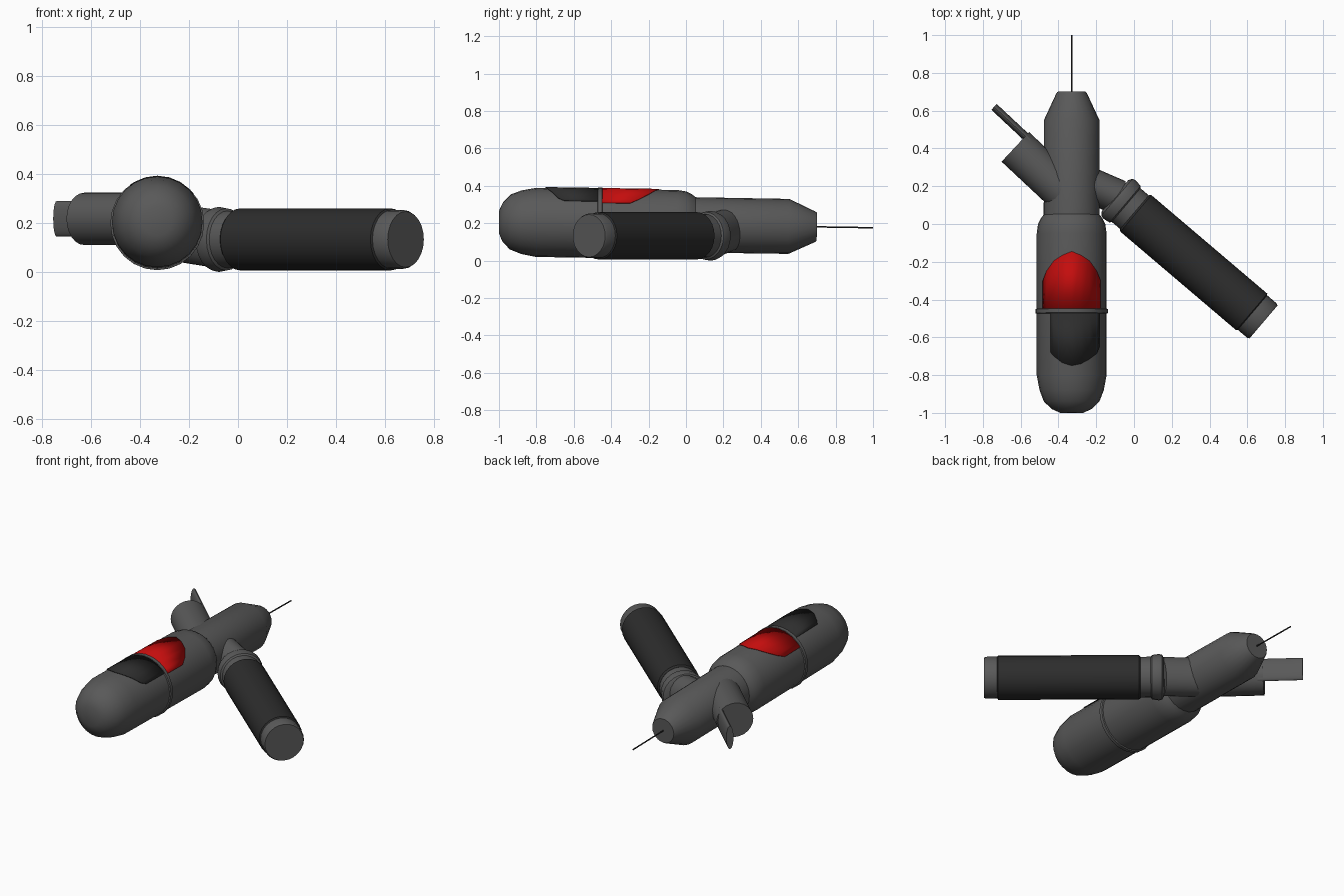
import bpy, bmesh, math
from mathutils import Vector

if "Cube" in bpy.data.objects:
    bpy.data.objects.remove(bpy.data.objects["Cube"])


def material(name, rgb):
    m = bpy.data.materials.new(name)
    m.diffuse_color = (*rgb, 1)
    m.use_nodes = True
    m.node_tree.nodes["Principled BSDF"].inputs["Base Color"].default_value = m.diffuse_color
    return m


GREY = material("grey_shell", (0.1, 0.1, 0.1))
DARK = material("dark_grip", (0.026, 0.026, 0.026))
RED = material("red_panel", (0.55, 0.004, 0.004))


def finish(name, bm, mat):
    bmesh.ops.recalc_face_normals(bm, faces=bm.faces[:])
    me = bpy.data.meshes.new(name)
    bm.to_mesh(me)
    bm.free()
    ob = bpy.data.objects.new(name, me)
    bpy.context.collection.objects.link(ob)
    me.materials.append(mat)
    bpy.ops.object.select_all(action='DESELECT')
    ob.select_set(True)
    bpy.context.view_layer.objects.active = ob
    bpy.ops.object.shade_smooth_by_angle(angle=math.radians(35))
    return ob


def lathe(name, origin, axis, profile, mat=GREY, sides=24, wide=1.0, tall=1.0):
    """Turn (distance, radius) pairs round an axis, with closed ends."""
    o, d = Vector(origin), Vector(axis).normalized()
    side = d.cross(Vector((0, 0, 1))).normalized()
    up = side.cross(d)
    bm = bmesh.new()
    rings = []
    for t, r in profile:
        ring = []
        for i in range(sides):
            a = math.tau * i / sides
            ring.append(bm.verts.new(o + d * t + side * (r * wide * math.cos(a))
                                     + up * (r * tall * math.sin(a))))
        rings.append(ring)
    for a, b in zip(rings, rings[1:]):
        for i in range(sides):
            j = (i + 1) % sides
            bm.faces.new((a[i], a[j], b[j], b[i]))
    bm.faces.new(rings[0])
    bm.faces.new(rings[-1])
    return finish(name, bm, mat)


# main axis, dipping slightly towards the tip
X = -0.33
SLOPE = -0.016
MAIN = (0, 1, SLOPE)


def on_axis(y):
    return Vector((X, y, 0.192 + SLOPE * y))


def panel(name, y_start, outline, mat):
    """Curved patch on top of the body: (angle from top, end y) columns."""
    bm = bmesh.new()
    cols = []
    for deg, y_end in outline:
        a = math.radians(deg)
        off = Vector((math.sin(a), 0, math.cos(a))) * 0.1875
        cols.append([bm.verts.new(on_axis(y) + off) for y in (y_start, y_end)])
    for a, b in zip(cols, cols[1:]):
        bm.faces.new((a[0], b[0], b[1], a[1]))
    ob = finish(name, bm, mat)
    mod = ob.modifiers.new("thickness", 'SOLIDIFY')
    mod.thickness = 0.004
    mod.offset = 0


# body: rounded rear capsule, narrower barrel and tapered nose
lathe("body", on_axis(-1), MAIN, [
    (0, 0.06), (0.02, 0.105), (0.06, 0.147), (0.12, 0.17), (0.2, 0.185),
    (0.95, 0.185), (1.0, 0.178), (1.03, 0.163), (1.05, 0.148)])
lathe("barrel", on_axis(0), MAIN, [
    (0, 0.148), (0.55, 0.147), (0.69, 0.082), (0.7, 0.075)])
lathe("band", on_axis(-0.475), MAIN, [
    (0, 0.186), (0.003, 0.192), (0.024, 0.192), (0.027, 0.186)])
lathe("wire", on_axis(0.68), MAIN, [(0, 0.004), (0.32, 0.004)], DARK, 8)

# coloured panels either side of the band
red_half = [(15, -0.165), (30, -0.195), (45, -0.25), (54, -0.30)]
panel("red_panel", -0.452,
      [(-a, y) for a, y in reversed(red_half)] + [(0, -0.145)] + red_half, RED)
panel("dark_panel", -0.47,
      [(-36, -0.68), (-30, -0.70), (-15, -0.735), (0, -0.75), (15, -0.74),
       (30, -0.715), (45, -0.685), (51, -0.65)], DARK)

# angled handle: neck, collar, grip and end cap
HANDLE = (0.685 - 0.01, -0.518 - 0.056, 0)
h0 = (0.01, 0.056, 0.133)
n0, n1 = Vector((-0.33, 0.25, 0.172)), Vector((-0.085, 0.142, 0.135))
lathe("handle_neck", n0, n1 - n0,
      [(0, 1), ((n1 - n0).length, 1.02)], wide=0.092, tall=0.116)
lathe("handle_collar", h0, HANDLE, [
    (-0.145, 0.108), (-0.132, 0.128), (-0.115, 0.133), (-0.075, 0.127),
    (-0.068, 0.117), (0.01, 0.117)])
lathe("handle_grip", h0, HANDLE, [
    (-0.01, 0.118), (0, 0.127), (0.805, 0.127), (0.812, 0.118)], DARK)
lathe("handle_cap", h0, HANDLE, [
    (0.80, 0.12), (0.875, 0.12), (0.887, 0.114)])

# side port with its flat oval lever
PORT = Vector((-0.73, 0.683, 0))
port_end = Vector((-0.628, 0.408, 0.217))
lathe("side_port", port_end - PORT * 0.36, PORT, [(0, 0.107), (0.36, 0.107)])
lathe("side_lever", (-0.741, 0.62, 0.217), -PORT,
      [(0, 1), (0.26, 1)], wide=0.021, tall=0.073)
